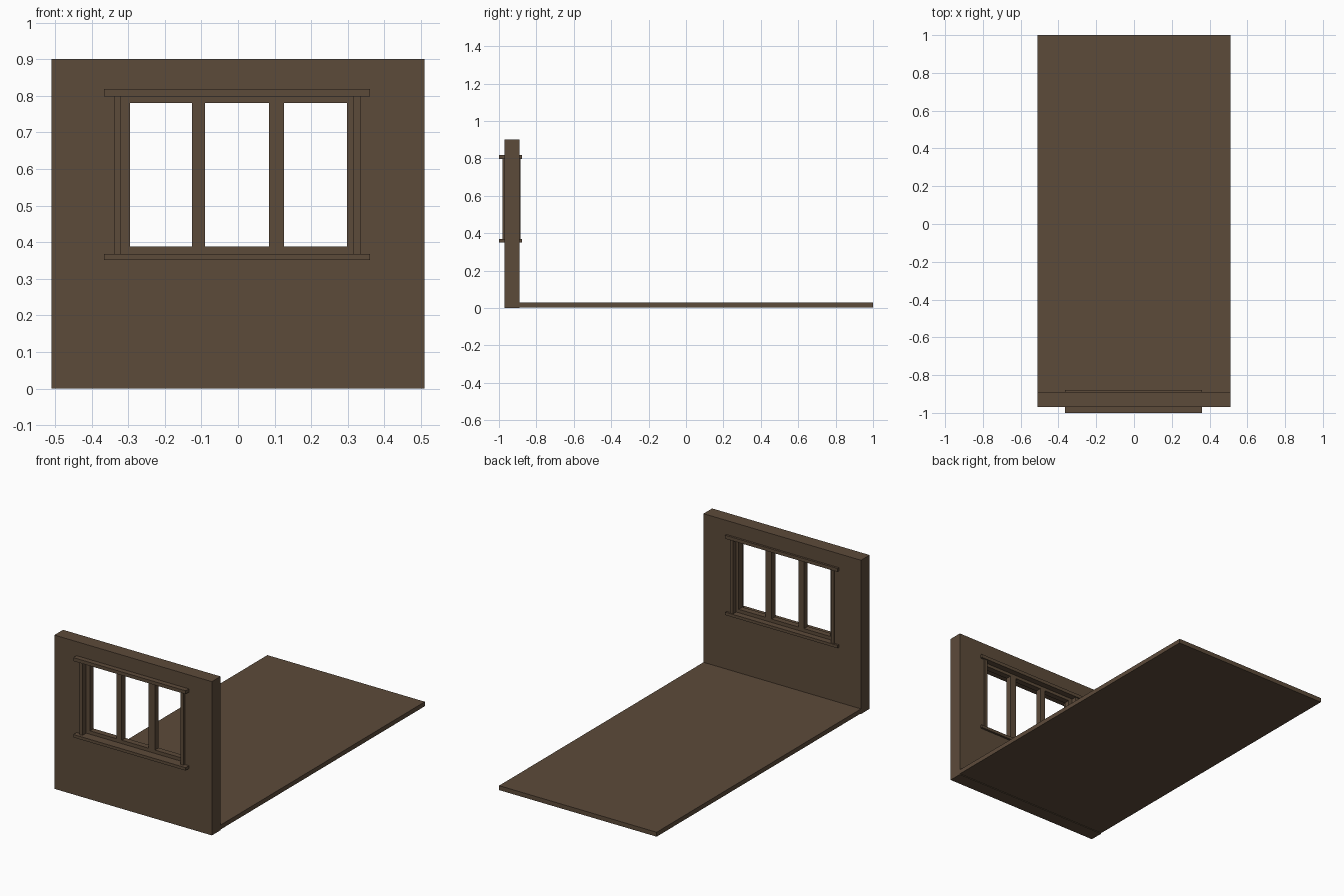
import bpy
import bmesh
from mathutils import Vector

cube = bpy.data.objects.get("Cube")
if cube:
    bpy.data.objects.remove(cube, do_unlink=True)

# Single brown finish
brown = bpy.data.materials.new("brown_wood")
brown.use_nodes = True
colour = (0.108, 0.07, 0.042, 1.0)
brown.diffuse_color = colour
bsdf = brown.node_tree.nodes["Principled BSDF"]
bsdf.inputs["Base Color"].default_value = colour
bsdf.inputs["Roughness"].default_value = 0.8


def finish(name, bm):
    bmesh.ops.recalc_face_normals(bm, faces=bm.faces)
    mesh = bpy.data.meshes.new(name)
    bm.to_mesh(mesh)
    bm.free()
    mesh.materials.append(brown)
    obj = bpy.data.objects.new(name, mesh)
    bpy.context.collection.objects.link(obj)
    return obj


def box(name, x, y, z):
    """Box from (low, high) pairs on each axis."""
    bm = bmesh.new()
    bmesh.ops.create_cube(bm, size=1)
    for v in bm.verts:
        v.co = Vector([r[0] if c < 0 else r[1] for c, r in zip(v.co, (x, y, z))])
    return finish(name, bm)


def panel(name, xs, zs, y):
    """Upright panel with openings in every odd column of the middle row."""
    bm = bmesh.new()
    grid = [[bm.verts.new((x, y[0], z)) for z in zs] for x in xs]
    for i in range(len(xs) - 1):
        for j in range(len(zs) - 1):
            if not (i % 2 and j == 1):
                bm.faces.new((grid[i][j], grid[i + 1][j],
                              grid[i + 1][j + 1], grid[i][j + 1]))
    out = bmesh.ops.extrude_face_region(bm, geom=bm.faces[:], use_keep_orig=True)
    moved = [g for g in out["geom"] if isinstance(g, bmesh.types.BMVert)]
    bmesh.ops.translate(bm, verts=moved, vec=(0, y[1] - y[0], 0))
    return finish(name, bm)


# Floor and wall
box("floor", (-0.51, 0.51), (-0.9, 1), (0.004, 0.03))
panel("wall", (-0.51, -0.33, 0.325, 0.51), (0, 0.36, 0.805, 0.9), (-0.97, -0.89))

# Recessed window frame with two mullions
panel("window_frame", (-0.325, -0.295, -0.125, -0.09, 0.085, 0.125, 0.298, 0.32),
      (0.362, 0.388, 0.78, 0.802), (-0.947, -0.913))

# Trim lining the opening
for name, x in (("right_jamb", (-0.339, -0.32)), ("left_jamb", (0.314, 0.335))):
    box(name, x, (-0.982, -0.884), (0.36, 0.805))
for name, z in (("sill", (0.351, 0.368)), ("head_trim", (0.798, 0.818))):
    box(name, (-0.366, 0.361), (-1, -0.878), z)
